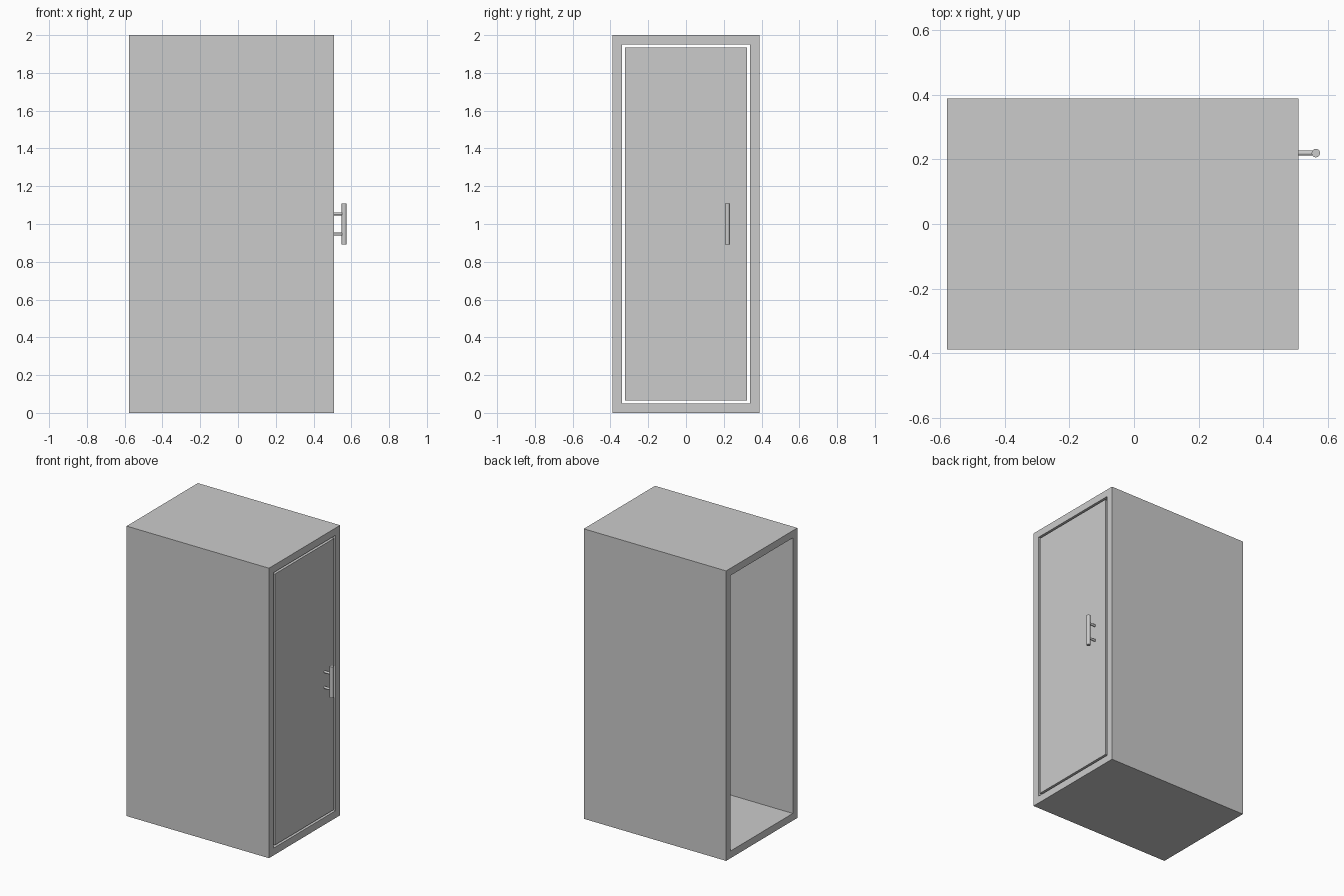
import bpy, bmesh
from mathutils import Vector

cube = bpy.data.objects.get("Cube")
if cube:
    bpy.data.objects.remove(cube, do_unlink=True)

grey = bpy.data.materials.new("light grey")
grey.use_nodes = True
GREY = (0.6, 0.6, 0.6, 1.0)
grey.diffuse_color = GREY
grey.node_tree.nodes["Principled BSDF"].inputs["Base Color"].default_value = GREY

BACK, FRONT = -0.578, 0.508     # open end and door end along x
HALF_W, HEIGHT = 0.388, 2.0
WALL, GAP = 0.05, 0.015
DOOR_THICK = 0.05
HANDLE_X, HANDLE_Y, HANDLE_Z = 0.562, 0.219, 1.0


def finish(name, bm):
    bmesh.ops.recalc_face_normals(bm, faces=bm.faces)
    mesh = bpy.data.meshes.new(name)
    bm.to_mesh(mesh)
    bm.free()
    obj = bpy.data.objects.new(name, mesh)
    bpy.context.collection.objects.link(obj)
    mesh.materials.append(grey)
    return obj


def rectangle(inset, x):
    """Corners of the cabinet's end outline, moved inwards by inset."""
    w, lo, hi = HALF_W - inset, inset, HEIGHT - inset
    return [(x, -w, lo), (x, w, lo), (x, w, hi), (x, -w, hi)]


def cylinder(name, start, end, radius):
    start, end = Vector(start), Vector(end)
    axis = end - start
    bpy.ops.mesh.primitive_cylinder_add(
        vertices=32, radius=radius, depth=axis.length, location=(start + end) / 2,
        rotation=axis.to_track_quat("Z", "Y").to_euler())
    obj = bpy.context.object
    obj.name = name
    obj.data.materials.append(grey)
    bpy.ops.object.shade_smooth_by_angle()


# Cabinet shell: a rectangular tube open at the back end
bm = bmesh.new()
loops = [[bm.verts.new(p) for p in rectangle(inset, x)]
         for inset, x in ((0, BACK), (0, FRONT), (WALL, FRONT), (WALL, BACK))]
for i, loop in enumerate(loops):
    following = loops[(i + 1) % 4]
    for j in range(4):
        k = (j + 1) % 4
        bm.faces.new((loop[j], loop[k], following[k], following[j]))
finish("cabinet_shell", bm)

# Door: a flush slab with an even gap all round
bm = bmesh.new()
slab = bm.faces.new([bm.verts.new(p) for p in rectangle(WALL + GAP, FRONT - DOOR_THICK)])
side = bmesh.ops.extrude_face_region(bm, geom=[slab], use_keep_orig=True)["geom"]
bmesh.ops.translate(bm, vec=(DOOR_THICK, 0, 0),
                    verts=[v for v in side if isinstance(v, bmesh.types.BMVert)])
finish("door", bm)

# Handle: upright bar on two short posts
cylinder("handle_bar", (HANDLE_X, HANDLE_Y, HANDLE_Z - 0.108),
         (HANDLE_X, HANDLE_Y, HANDLE_Z + 0.108), 0.013)
for name, dz in (("handle_post_lower", -0.054), ("handle_post_upper", 0.054)):
    cylinder(name, (FRONT - 0.005, HANDLE_Y, HANDLE_Z + dz),
             (HANDLE_X, HANDLE_Y, HANDLE_Z + dz), 0.008)
